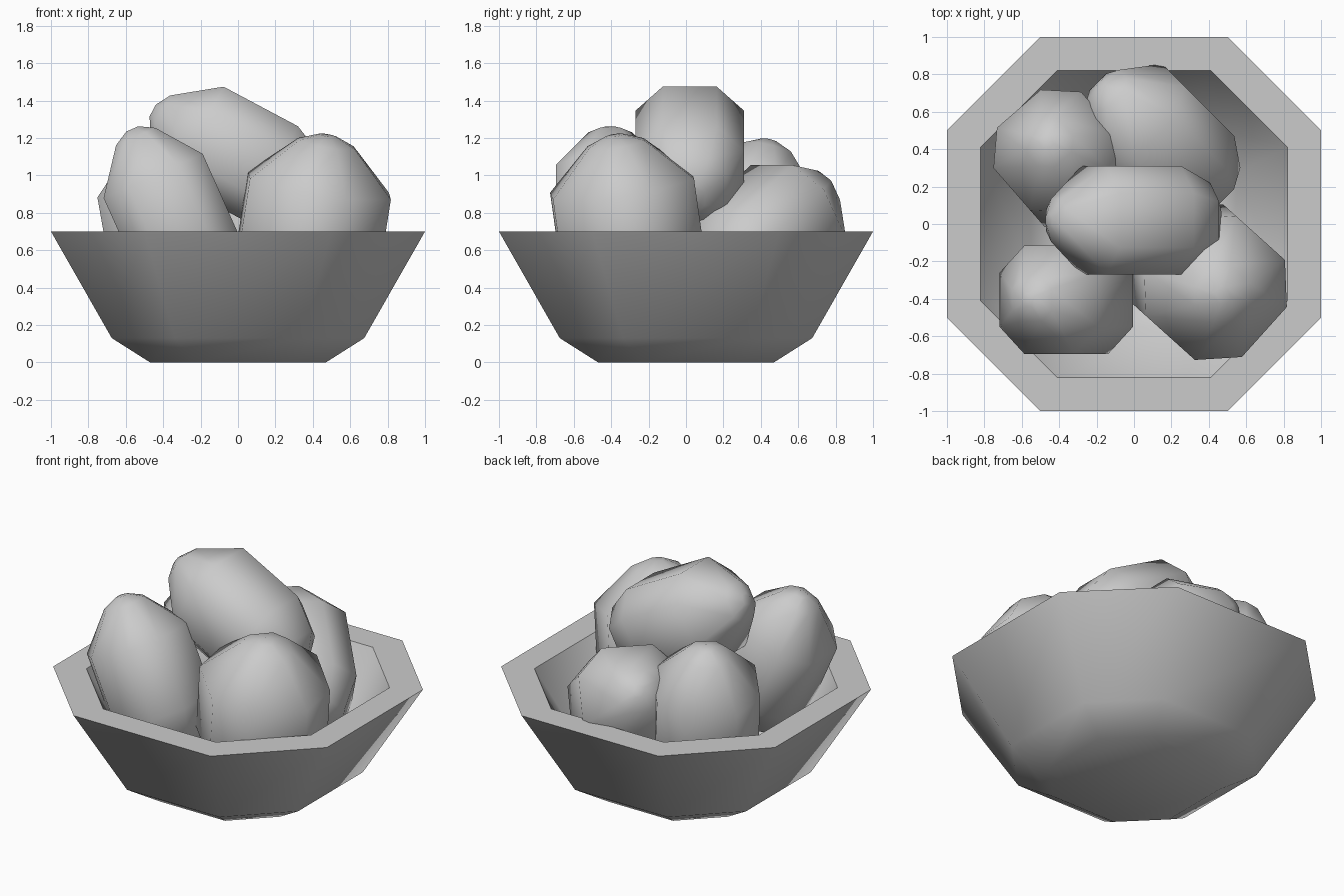
import bpy
import bmesh
from math import radians, sin, cos
from mathutils import Vector

default = bpy.data.objects.get("Cube")
if default:
    bpy.data.objects.remove(default, do_unlink=True)

grey = bpy.data.materials.new("plain grey")
grey.use_nodes = True
colour = (0.6, 0.6, 0.6, 1)
grey.diffuse_color = colour
grey.node_tree.nodes["Principled BSDF"].inputs["Base Color"].default_value = colour

# Eight-sided section with flats half as long as its width
CORNER = 0.5
OCTAGON = [(1, -CORNER), (1, CORNER), (CORNER, 1), (-CORNER, 1),
           (-1, CORNER), (-1, -CORNER), (-CORNER, -1), (CORNER, -1)]


def loft(name, profile, centre, u, v, axis):
    """Stack octagons of (radius, offset) along an axis and close both ends."""
    bm = bmesh.new()
    rings = [[bm.verts.new(centre + axis * s + (u * a + v * b) * r)
              for a, b in OCTAGON] for r, s in profile]
    for low, high in zip(rings, rings[1:]):
        for i in range(len(low)):
            j = (i + 1) % len(low)
            bm.faces.new((low[i], low[j], high[j], high[i]))
    bm.faces.new(list(reversed(rings[0])))
    bm.faces.new(rings[-1])
    bmesh.ops.recalc_face_normals(bm, faces=bm.faces)
    mesh = bpy.data.meshes.new(name)
    bm.to_mesh(mesh)
    bm.free()
    obj = bpy.data.objects.new(name, mesh)
    bpy.context.collection.objects.link(obj)
    mesh.materials.append(grey)
    bpy.ops.object.select_all(action="DESELECT")
    obj.select_set(True)
    bpy.context.view_layer.objects.active = obj
    bpy.ops.object.shade_smooth_by_angle(angle=radians(55))
    return obj


# Bowl: outer wall, flat rim, inner wall and floor
X, Y, Z = Vector((1, 0, 0)), Vector((0, 1, 0)), Vector((0, 0, 1))
bowl_profile = [(0.47, 0), (0.675, 0.13), (1, 0.7),
                (0.82, 0.7), (0.55, 0.2), (0.4, 0.12)]
loft("bowl", bowl_profile, Vector((0, 0, 0)), X, Y, Z)

# Fruit: a blunt lower end and a narrower rounded upper end
fruit_profile = [(0.08, -0.5), (0.2, -0.42), (0.29, -0.22),
                 (0.29, 0.23), (0.115, 0.46), (0.035, 0.505)]


def fruit(name, centre, heading, tilt, girth=1.0):
    """Heading is where the upper end leans, tilt its angle off vertical."""
    h = Vector((cos(radians(heading)), sin(radians(heading)), 0))
    t = radians(tilt)
    axis = h * sin(t) + Z * cos(t)
    across = h * cos(t) - Z * sin(t)
    profile = [(r * girth, s) for r, s in fruit_profile]
    loft(name, profile, Vector(centre), across, axis.cross(across), axis)


fruit("top_fruit", (-0.01, 0.02, 1.11), 180, 62)
fruit("front_right_fruit", (-0.36, -0.405, 0.787), 180, 24)
fruit("front_left_fruit", (0.4, -0.31, 0.72), -42, 12, 1.24)
fruit("back_right_fruit", (-0.38, 0.345, 0.7), 131, 15, 1.07)
fruit("back_left_fruit", (0.127, 0.44, 0.67), 135, 57, 1.07)
